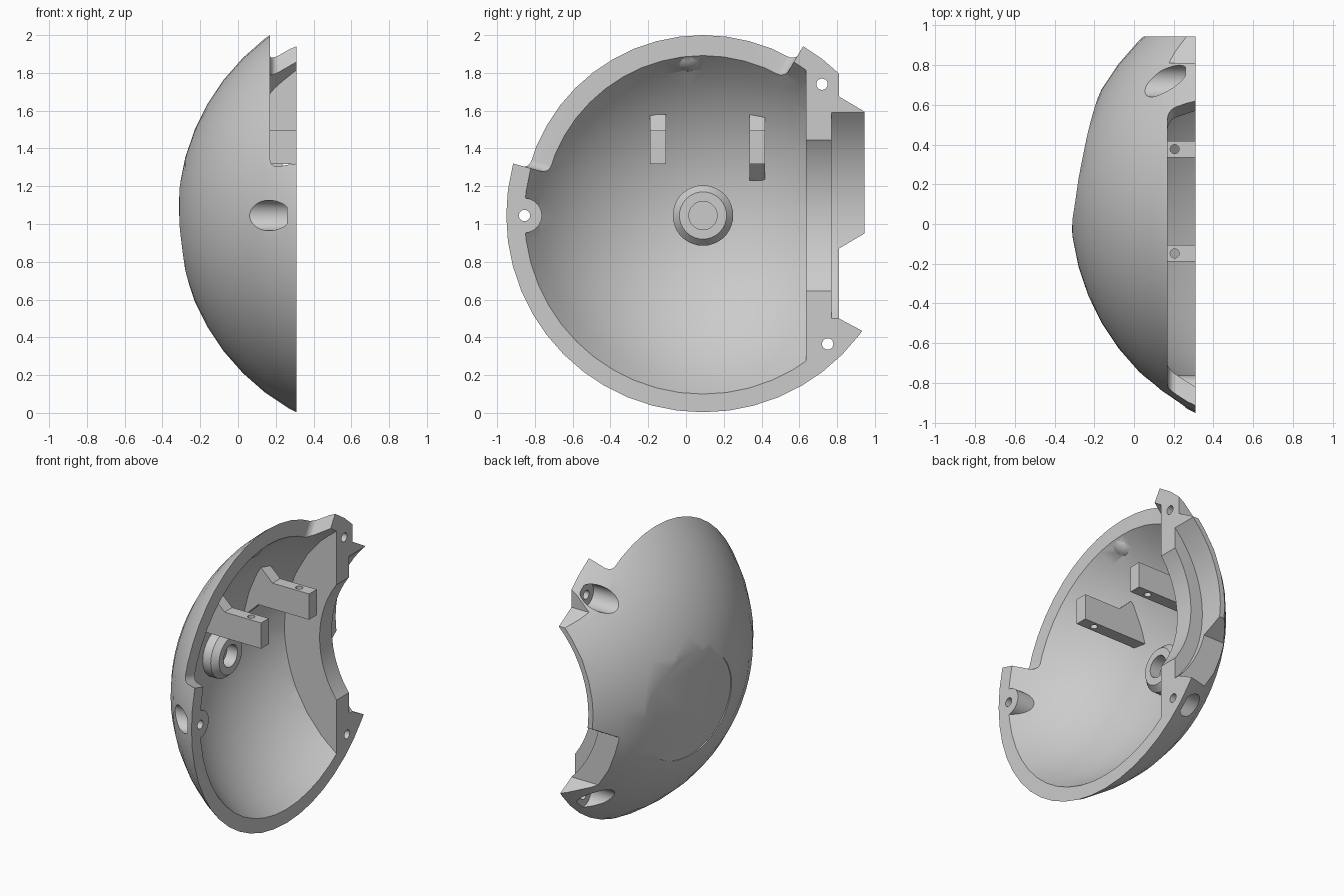
import bpy, bmesh, math
from mathutils import Vector

if "Cube" in bpy.data.objects:
    bpy.data.objects.remove(bpy.data.objects["Cube"], do_unlink=True)

CX, CY, CZ = 0.86, 0.09, 1.045      # centre of the full ball
R_OUT, R_IN = 1.18, 1.094
FACE = 0.31                         # plane of the open face
X, Y, Z = Vector((1, 0, 0)), Vector((0, 1, 0)), Vector((0, 0, 1))


def finish(bm, name):
    bmesh.ops.recalc_face_normals(bm, faces=bm.faces)
    mesh = bpy.data.meshes.new(name)
    bm.to_mesh(mesh)
    bm.free()
    ob = bpy.data.objects.new(name, mesh)
    bpy.context.collection.objects.link(ob)
    return ob


def activate(ob):
    bpy.ops.object.select_all(action='DESELECT')
    ob.select_set(True)
    bpy.context.view_layer.objects.active = ob


def combine(ob, tool, op='DIFFERENCE'):
    mod = ob.modifiers.new("cut", 'BOOLEAN')
    mod.operation, mod.object, mod.solver = op, tool, 'EXACT'
    activate(ob)
    bpy.ops.object.modifier_apply(modifier=mod.name)
    bpy.data.objects.remove(tool, do_unlink=True)


def ball(name, radius, centre=(CX, CY, CZ), segments=48):
    bpy.ops.mesh.primitive_uv_sphere_add(segments=segments, ring_count=segments // 2,
                                         radius=radius, location=centre,
                                         rotation=(0, math.pi / 2, 0))
    ob = bpy.context.object
    ob.name = name
    return ob


def rod(name, start, axis, length, radius, segments=32):
    axis = Vector(axis).normalized()
    bpy.ops.mesh.primitive_cylinder_add(vertices=segments, radius=radius, depth=length,
                                        location=Vector(start) + axis * length / 2)
    ob = bpy.context.object
    ob.name = name
    ob.rotation_euler = axis.to_track_quat('Z', 'Y').to_euler()
    return ob


def prism(name, points, offset):
    bm = bmesh.new()
    face = bm.faces.new([bm.verts.new(p) for p in points])
    ext = bmesh.ops.extrude_face_region(bm, geom=[face])
    moved = [v for v in ext["geom"] if isinstance(v, bmesh.types.BMVert)]
    bmesh.ops.translate(bm, verts=moved, vec=offset)
    return finish(bm, name)


def side_prism(name, yz, x0, x1):
    return prism(name, [(x0, y, z) for y, z in yz], X * (x1 - x0))


def block(name, x0, x1, y0, y1):
    return side_prism(name, [(y0, -1), (y1, -1), (y1, 3), (y0, 3)], x0, x1)


def polar(r, degrees):
    a = math.radians(degrees)
    return CY + r * math.cos(a), CZ + r * math.sin(a)


# Outer cap of the ball, trimmed at the open face and the neck end
shell = ball("shell", R_OUT)
combine(shell, block("trim", -1, FACE, -2, 0.945), 'INTERSECT')

# Cavity, stopping at the neck wall and leaving the edge bosses solid
cavity = ball("cavity", R_IN)
combine(cavity, block("neck_wall", -1, 3, -2, 0.635), 'INTERSECT')
combine(cavity, rod("screw_boss", (0, -0.855, CZ), X, 0.6, 0.092))
combine(cavity, ball("top_boss", 0.11, (0.058, 0.01, 1.915), 24))
combine(shell, cavity)

# Stepped neck bore
combine(shell, rod("inner_bore", (CX, 0.6, CZ), Y, 0.25, 0.68, 72))
combine(shell, rod("outer_bore", (CX, 0.77, CZ), Y, 0.4, 0.774, 72))

# Slant-sided notches in the neck rim
combine(shell, side_prism("lower_notch", [(0.81, 0.5), (1.08, 0.355), (1.08, 1.03),
                                          (0.81, 0.87)], -0.6, 0.6))
combine(shell, side_prism("upper_notch", [(0.81, 1.675), (1.08, 1.515), (1.08, 2.2),
                                          (0.81, 2.2)], -0.6, 0.6))

# Lowered sector of the rim with rounded floor corners
angles = [59.4 + i * (164.7 - 59.4) / 16 for i in range(17)]
sector = [polar(1.4, a) for a in angles] + [polar(0.74, a) for a in reversed(angles)]
relief = side_prism("rim_relief", sector, 0.17, 0.7)
bevel = relief.modifiers.new("round", 'BEVEL')
bevel.width, bevel.segments, bevel.limit_method = 0.045, 5, 'ANGLE'
bevel.angle_limit = math.radians(50)
activate(relief)
bpy.ops.object.modifier_apply(modifier=bevel.name)
combine(shell, relief)

# Screw holes with counterbores from outside
for y, z in [(0.72, 1.74), (0.75, 0.365), (-0.855, CZ)]:
    combine(shell, rod("counterbore", (-0.4, y, z), X, 0.66, 0.08))
    combine(shell, rod("screw_hole", (0.2, y, z), X, 0.3, 0.03, 20))

# Shallow round recess on the outside
towards = Vector((-0.98, 0.2, -0.085)).normalized()
floor = Vector((CX, CY, CZ)) + towards * 1.114
combine(shell, rod("round_recess", floor, (-0.98, 0.185, -0.095), 0.4, 0.38, 64))

# Central socket on the inner wall
bm = bmesh.new()
profile = [(-0.235, 0), (-0.235, 0.16), (-0.16, 0.16), (-0.12, 0.125),
           (-0.12, 0.075), (-0.2, 0.075), (-0.2, 0)]
verts = [bm.verts.new((x, CY + r, CZ)) for x, r in profile]
edges = [bm.edges.new(pair) for pair in zip(verts, verts[1:])]
bmesh.ops.spin(bm, geom=verts + edges, cent=(0, CY, CZ), axis=X,
               angle=math.tau, steps=36, use_duplicate=False)
bmesh.ops.remove_doubles(bm, verts=bm.verts, dist=0.0005)
socket = finish(bm, "centre_socket")

# Drilled brackets, the rear one with an extra lower gusset
arm = [(FACE, 1.317), (FACE, 1.495), (0.03, 1.495), (-0.06, 1.58), (-0.1, 1.58)]
parts = [shell, socket]
for name, y, root in [("front_bracket", -0.148, [(-0.2, 1.317)]),
                      ("rear_bracket", 0.377, [(-0.19, 1.23), (-0.17, 1.23), (-0.08, 1.317)])]:
    bracket = prism(name, [(x, y - 0.042, z) for x, z in arm + root], Y * 0.084)
    combine(bracket, rod("pin_hole", (0.205, y, 1.2), Z, 0.4, 0.023, 20))
    parts.append(bracket)

for part in parts:
    activate(part)
    bpy.ops.object.shade_smooth_by_angle(angle=math.radians(28))
